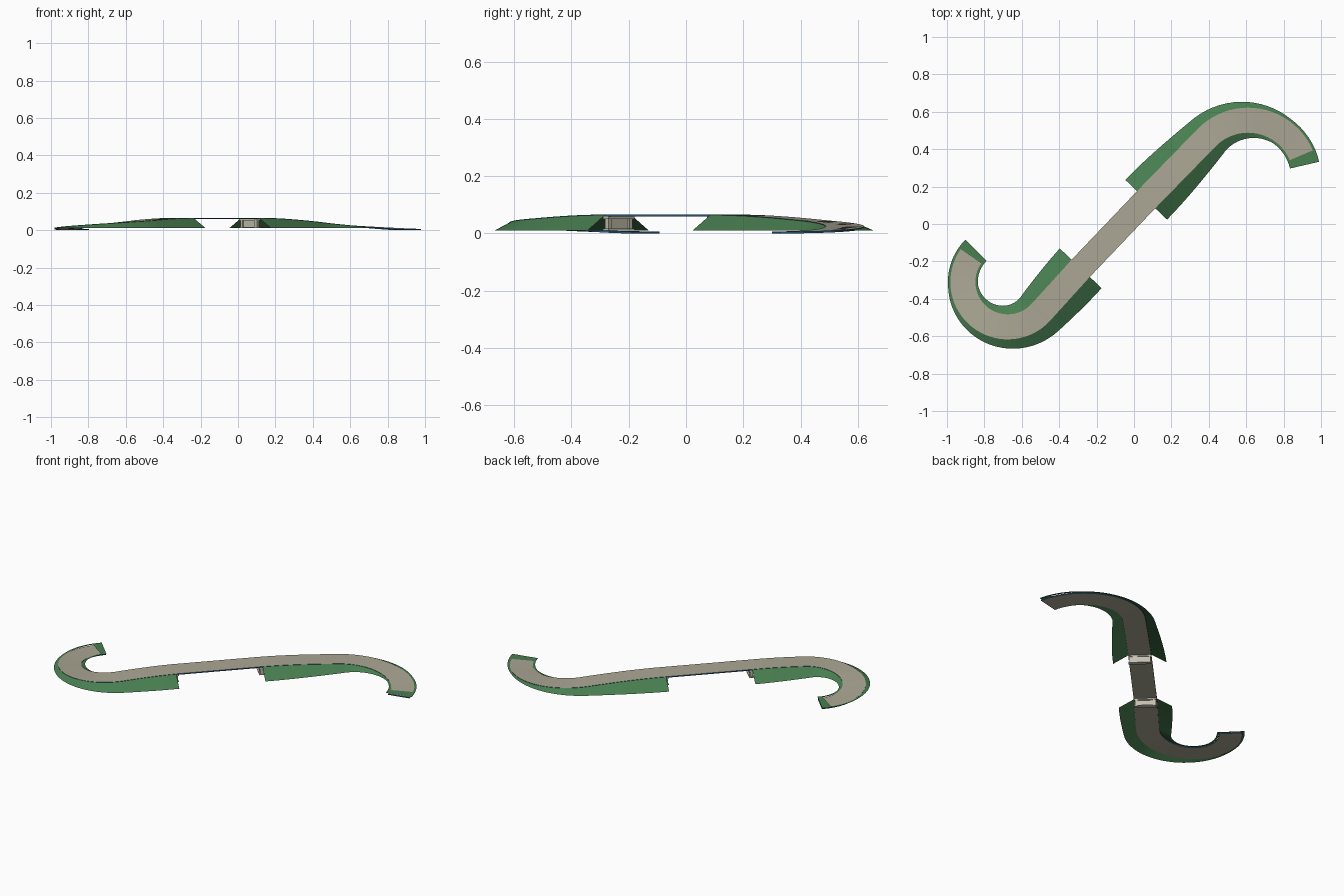
import bpy, math
from mathutils import Vector, Matrix

cube = bpy.data.objects.get("Cube")
if cube:
    bpy.data.objects.remove(cube)


def material(name, rgb):
    m = bpy.data.materials.new(name)
    m.use_nodes = True
    m.diffuse_color = (*rgb, 1)
    m.node_tree.nodes["Principled BSDF"].inputs["Base Color"].default_value = (*rgb, 1)
    return m


PAVING = material("beige paving", (0.41, 0.39, 0.30))
GRASS = material("grass green", (0.065, 0.21, 0.08))
EDGE = material("dark blue edge", (0.02, 0.10, 0.22))
CONCRETE = material("pale concrete", (0.56, 0.53, 0.43))

HALF = 0.067        # half width of the deck
THICK = 0.007       # deck thickness
GROUND = 0.011      # foot level of the banks
TOP, LOW = 0.066, 0.007
SLOPE_HEADING = math.radians(46.5)


def make_object(name, verts, faces, mats):
    mesh = bpy.data.meshes.new(name)
    mesh.from_pydata(verts, [], faces)
    for m in mats:
        mesh.materials.append(m)
    mesh.update()
    ob = bpy.data.objects.new(name, mesh)
    bpy.context.collection.objects.link(ob)
    return ob


def smooth(ob):
    bpy.ops.object.select_all(action='DESELECT')
    ob.select_set(True)
    bpy.context.view_layer.objects.active = ob
    bpy.ops.object.shade_smooth_by_angle(angle=math.radians(30))


def left_of(heading):
    return Vector((-math.sin(heading), math.cos(heading)))


def arc(centre, radius, h0, h1, steps):
    """Stations (point, left normal); a negative radius turns to the left."""
    out = []
    for i in range(steps + 1):
        n = left_of(h0 + (h1 - h0) * i / steps)
        out.append((Vector(centre) + n * radius, n))
    return out


def straight(a, b, steps):
    n = left_of(SLOPE_HEADING)
    return [(a.lerp(b, i / steps), n) for i in range(1, steps)]


def add_heights(stations):
    """Ease the deck from full height at the first station down to the last."""
    run = [0.0]
    for (p, _), (q, _) in zip(stations, stations[1:]):
        run.append(run[-1] + (q - p).length)
    out = []
    for (p, n), s in zip(stations, run):
        u = 1 - s / run[-1]
        out.append((p, n, LOW + (TOP - LOW) * u * u * (3 - 2 * u)))
    return out


def loft(name, rings, mats, closed=False):
    k = len(rings[0])
    verts = [v for r in rings for v in r]
    faces = []
    for i in range(len(rings) - 1):
        for j in range(k if closed else k - 1):
            a, b = i * k + j, i * k + (j + 1) % k
            faces.append((a, b, b + k, a + k))
    if closed:
        faces += [tuple(range(k))[::-1], tuple(range(len(verts) - k, len(verts)))]
    return make_object(name, verts, faces, mats)


def across(station, offset, z):
    p, n, _ = station
    q = p + n * offset
    return (q.x, q.y, z)


# Centre line: left hook, straight span, right hook
span_a, span_b = Vector((-0.285, -0.237)), Vector((0.065, 0.13))
left_arc = arc((-0.675, -0.31), -0.24, math.radians(225), SLOPE_HEADING + math.tau, 36)
right_arc = arc((0.61, 0.245), 0.31, SLOPE_HEADING, math.radians(-77), 24)
normal = left_of(SLOPE_HEADING)
left_run = left_arc + straight(left_arc[-1][0], span_a, 8) + [(span_a, normal)]
right_run = [(span_b, normal)] + straight(span_b, right_arc[0][0], 10) + right_arc
left_run = add_heights(left_run[::-1])[::-1]
right_run = add_heights(right_run)

# Deck: paved top and underside, blue edges
rings = []
for st in left_run + right_run:
    z = st[2]
    rings.append([across(st, HALF, z), across(st, HALF, z - THICK),
                  across(st, -HALF, z - THICK), across(st, -HALF, z)])
deck = loft("road_deck", rings, [PAVING, EDGE], closed=True)
for f in deck.data.polygons:
    f.material_index = 0 if abs(f.normal.z) > 0.7 else 1
smooth(deck)


# Grass banks: an open slope on each side of the ramps
def bank(name, run, side):
    rings = []
    for st in run:
        z = max(st[2] - 0.002, GROUND)
        foot = HALF + 0.013 + 1.4 * (z - GROUND)
        ring = [across(st, side * foot, GROUND), across(st, side * HALF, z)]
        rings.append(ring if side < 0 else ring[::-1])
    smooth(loft(name, rings, [GRASS]))


for label, run, tip in (("left", left_run, left_run[:3]),
                        ("right", right_run, right_run[-3:])):
    bank(label + "_outer_bank", run, -1 if label == "left" else 1)
    bank(label + "_inner_bank", run, 1 if label == "left" else -1)
    # Grass apron over the sunken end of the road
    loft(label + "_end_apron",
         [[across(s, -HALF, GROUND), across(s, HALF, GROUND)] for s in tip], [GRASS])


def box(name, place, centre, size, mat):
    x, y, z = (s / 2 for s in size)
    corners = [place @ (Vector(centre) + Vector((a * x, b * y, c * z)))
               for a in (-1, 1) for b in (-1, 1) for c in (-1, 1)]
    faces = [(0, 1, 3, 2), (4, 6, 7, 5), (0, 4, 5, 1),
             (2, 3, 7, 6), (0, 2, 6, 4), (1, 5, 7, 3)]
    return make_object(name, corners, faces, [mat])


# Abutments: wall, side posts, cap and footing, facing the open span
for label, spot, turn in (("left", span_a, 0), ("right", span_b, math.pi)):
    place = (Matrix.Translation((spot.x, spot.y, 0))
             @ Matrix.Rotation(SLOPE_HEADING + turn, 4, 'Z'))
    box(label + "_abutment_wall", place, (0, 0, 0.036), (0.012, 0.11, 0.046), CONCRETE)
    box(label + "_abutment_cap", place, (0.003, 0, 0.055), (0.026, 0.13, 0.008), CONCRETE)
    box(label + "_abutment_footing", place, (0.003, 0, 0.014), (0.026, 0.13, 0.006), CONCRETE)
    for side in (-1, 1):
        box(f"{label}_abutment_post_{'a' if side < 0 else 'b'}", place,
            (0.003, side * 0.053, 0.034), (0.018, 0.016, 0.036), CONCRETE)
